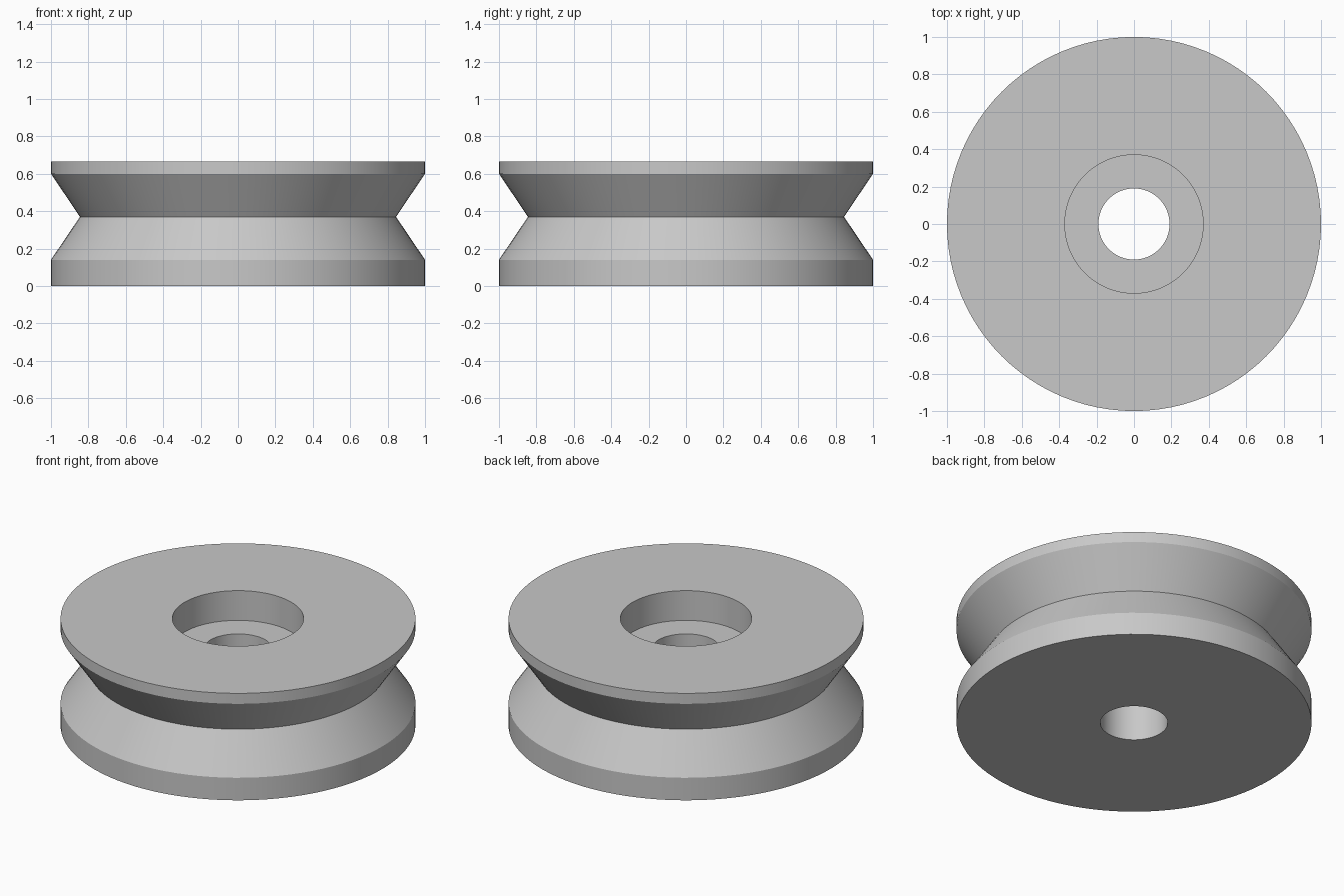
import bpy, bmesh, math
from mathutils import Vector

cube = bpy.data.objects.get("Cube")
if cube:
    bpy.data.objects.remove(cube, do_unlink=True)

SIDES = 96

# Single grey material
grey = bpy.data.materials.new("plain_grey")
grey.use_nodes = True
colour = (0.58, 0.58, 0.58, 1)
grey.diffuse_color = colour
grey.node_tree.nodes["Principled BSDF"].inputs["Base Color"].default_value = colour

# Closed wheel section (radius, height): rim, V groove, recess and bore
section = [(0.19, 0), (1, 0), (1, 0.14), (0.845, 0.37), (1, 0.6),
           (1, 0.665), (0.37, 0.665), (0.37, 0.48), (0.19, 0.48)]

# Revolve the section around the axle
bm = bmesh.new()
verts = [bm.verts.new((r, 0, z)) for r, z in section]
edges = [bm.edges.new((a, b)) for a, b in zip(verts, verts[1:] + verts[:1])]
bmesh.ops.spin(bm, geom=verts + edges, cent=Vector(), axis=Vector((0, 0, 1)),
               angle=math.tau, steps=SIDES, use_duplicate=False)
bmesh.ops.remove_doubles(bm, verts=bm.verts[:], dist=0.0005)
bmesh.ops.recalc_face_normals(bm, faces=bm.faces[:])
mesh = bpy.data.meshes.new("grooved_wheel")
bm.to_mesh(mesh)
bm.free()
mesh.materials.append(grey)

wheel = bpy.data.objects.new("grooved_wheel", mesh)
bpy.context.collection.objects.link(wheel)

# Smooth round walls, crisp rims
bpy.ops.object.select_all(action="DESELECT")
wheel.select_set(True)
bpy.context.view_layer.objects.active = wheel
bpy.ops.object.shade_smooth_by_angle(angle=math.radians(20))
